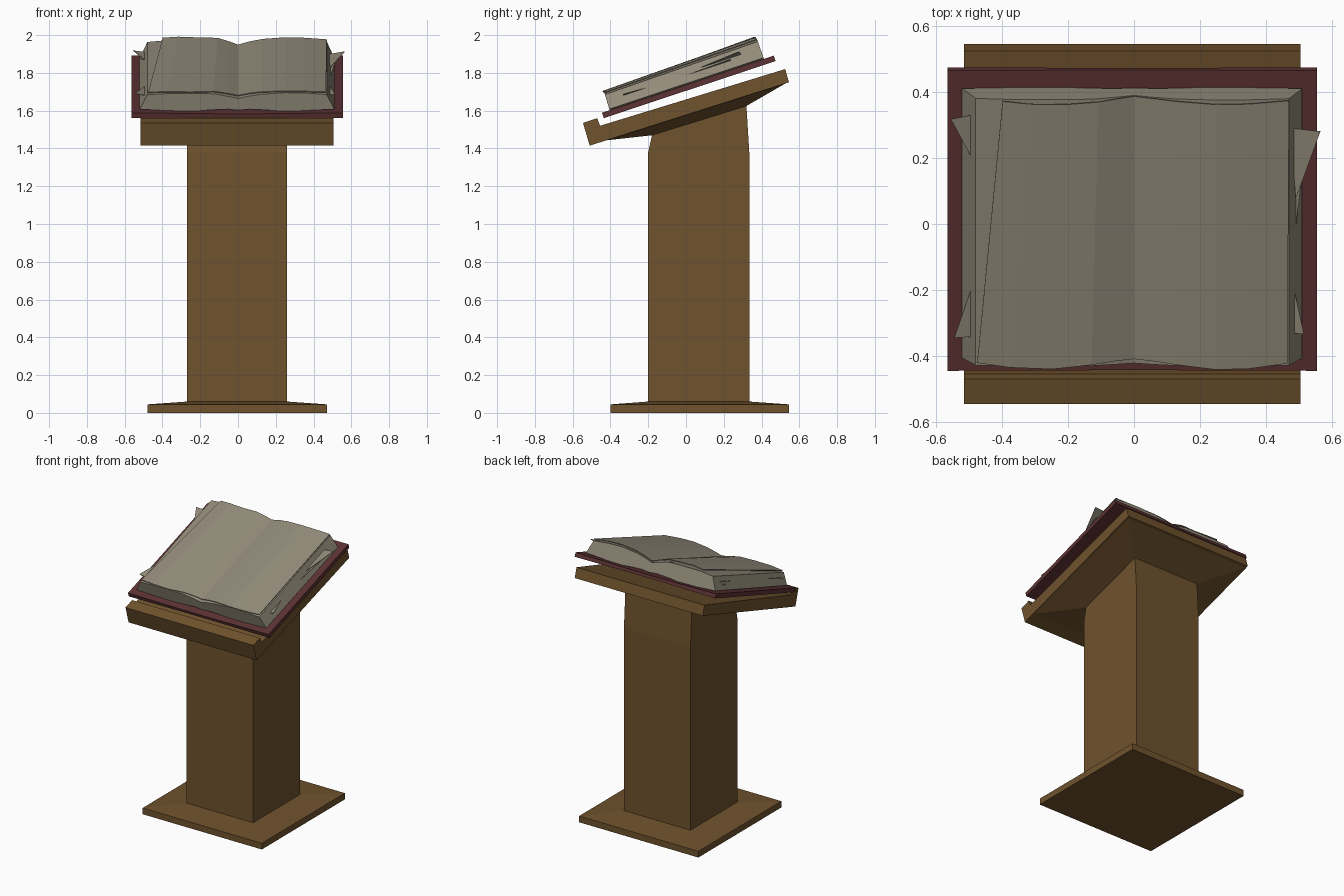
import bpy, bmesh, math

if "Cube" in bpy.data.objects:
    bpy.data.objects.remove(bpy.data.objects["Cube"])


def material(name, color):
    m = bpy.data.materials.new(name)
    m.diffuse_color = (*color, 1)
    m.use_nodes = True
    m.node_tree.nodes["Principled BSDF"].inputs["Base Color"].default_value = m.diffuse_color
    return m


WOOD = material("wood", (0.16, 0.085, 0.026))
LEATHER = material("leather", (0.11, 0.032, 0.034))
PAPER = material("paper", (0.29, 0.26, 0.195))


def loft(name, rings, mat):
    """Closed solid skinned through rings of equal point count."""
    bm = bmesh.new()
    vs = [[bm.verts.new(p) for p in r] for r in rings]
    n = len(rings[0])
    for a, b in zip(vs, vs[1:]):
        for i in range(n):
            j = (i + 1) % n
            bm.faces.new((a[i], a[j], b[j], b[i]))
    bm.faces.new(vs[0])
    bm.faces.new(vs[-1])
    bmesh.ops.recalc_face_normals(bm, faces=bm.faces)
    me = bpy.data.meshes.new(name)
    bm.to_mesh(me)
    bm.free()
    me.materials.append(mat)
    ob = bpy.data.objects.new(name, me)
    bpy.context.collection.objects.link(ob)
    return ob


def rect(x0, x1, y0, y1, z0, z1=None):
    z1 = z0 if z1 is None else z1
    return [(x0, y0, z0), (x1, y0, z0), (x1, y1, z1), (x0, y1, z1)]


def tilt(x, v, w):
    """Book coordinates (across, up the slope, off the slope) to world."""
    a = math.radians(18.4)
    return (x, v * math.cos(a) - w * math.sin(a),
            1.705 + v * math.sin(a) + w * math.cos(a))


# Pedestal: foot plate with a shallow bevel, column, flare under the board
loft("pedestal", [
    rect(-0.48, 0.47, -0.40, 0.545, 0),
    rect(-0.48, 0.47, -0.40, 0.545, 0.045),
    rect(-0.27, 0.26, -0.20, 0.335, 0.06),
    rect(-0.27, 0.26, -0.20, 0.335, 1.38),
    rect(-0.27, 0.26, -0.18, 0.32, 1.47, 1.625),
    rect(-0.515, 0.505, -0.43, 0.54, 1.442, 1.752),
], WOOD)

# Sloped reading board with a raised lip at the front
board = [(-0.51, 1.415), (0.545, 1.75), (0.525, 1.82),
         (-0.455, 1.52), (-0.47, 1.56), (-0.545, 1.535)]
loft("reading_board", [[(x, y, z) for y, z in board] for x in (-0.515, 0.505)], WOOD)

# Book cover with a slim spine
cover = [(-0.565, 0), (-0.07, 0.004), (0.07, 0.004), (0.555, 0),
         (0.555, 0.03), (0.07, 0.024), (-0.07, 0.024), (-0.565, 0.03)]
loft("book_cover", [[tilt(x, v, w) for x, w in cover] for v in (-0.459, 0.50)], LEATHER)

# Page block: stations across the open book (x, top height, underside height)
stations = [(-0.48, 0.115, 0.036), (-0.38, 0.122, 0.030), (-0.25, 0.122, 0.022),
            (-0.13, 0.121, 0.032), (-0.05, 0.106, 0.036), (0, 0.095, 0.030),
            (0.06, 0.108, 0.036), (0.13, 0.119, 0.032), (0.25, 0.127, 0.022),
            (0.35, 0.125, 0.030), (0.47, 0.117, 0.036)]


def back(w):
    return w + 0.4 * (w - 0.09)


loft("page_block", [[tilt(x * 1.085, -0.416, b), tilt(x * 1.085, 0.445, b),
                     tilt(x, 0.443, back(w)), tilt(x, -0.413, w)]
                    for x, w, b in stations], PAPER)

# Loose top leaves, the left one skewed and lifting at its far corner
for name, side in (("left_leaf", -1), ("right_leaf", 1)):
    rings = []
    for x, w, b in stations:
        if x * side < 0:
            continue
        k = 0.83 if side < 0 else 1
        lift = 0.012 * abs(x) / 0.48 if side < 0 else 0
        dip = 0.012 * math.cos(abs(x) * 11)
        f, r = w + 0.007, back(w) + 0.008 + lift
        rings.append([tilt(x * 0.99, -0.408 + dip, f), tilt(x * k, 0.438 + dip / 2, r),
                      tilt(x * k, 0.438 + dip / 2, r + 0.005),
                      tilt(x * 0.99, -0.408 + dip, f + 0.005)])
    loft(name, rings, PAPER)

# Torn page corners poking out of both sides (x, y as seen from above)
scraps = [
    ([(-0.555, 0.325), (-0.485, 0.335), (-0.49, 0.20)], 0.085),
    ([(-0.525, 0.305), (-0.48, 0.31), (-0.485, 0.22)], 0.065),
    ([(-0.485, -0.17), (-0.545, -0.34), (-0.485, -0.34)], 0.08),
    ([(0.475, 0.295), (0.565, 0.29), (0.49, 0.08)], 0.09),
    ([(0.475, 0.24), (0.52, 0.235), (0.488, -0.03)], 0.075),
    ([(0.48, -0.17), (0.515, -0.33), (0.475, -0.33)], 0.08),
]
for i, (tri, w) in enumerate(scraps):
    # outer tips curl up slightly
    loft(f"torn_page_{i + 1}", [[tilt(x, (y + 0.025) / 0.949, w + d + (abs(x) - 0.48) * 0.2)
                                 for x, y in tri] for d in (0, 0.003)], PAPER)
